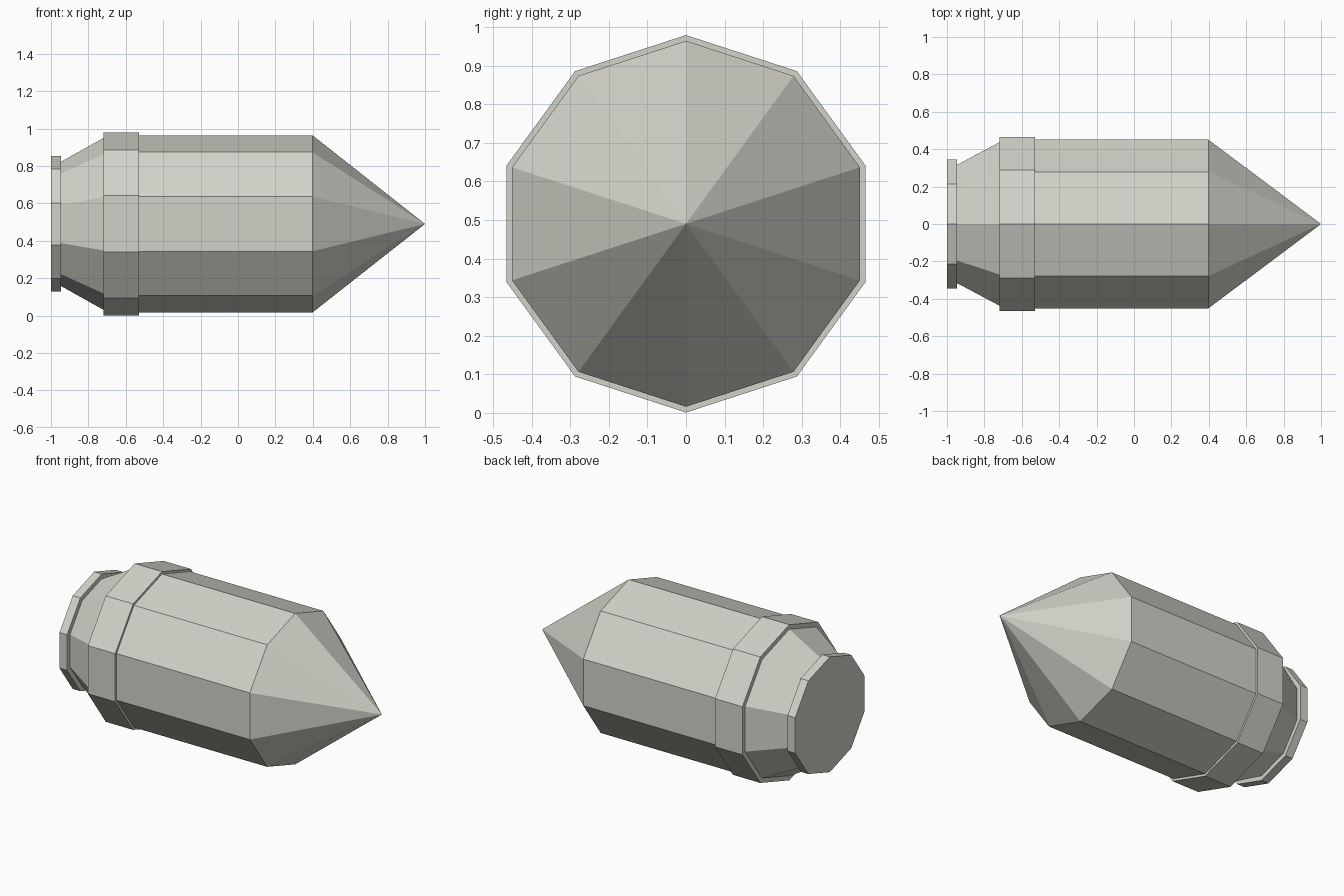
import bpy, bmesh, math

if "Cube" in bpy.data.objects:
    bpy.data.objects.remove(bpy.data.objects["Cube"])

SIDES = 10
CENTRE_Z = 0.49

grey = bpy.data.materials.new("warm_grey")
grey.diffuse_color = (0.65, 0.65, 0.59, 1)
grey.use_nodes = True
grey.node_tree.nodes["Principled BSDF"].inputs["Base Color"].default_value = grey.diffuse_color


def lathe(name, profile):
    """Spin (x, radius) points, ordered back to front, around the long axis.
    A zero radius at either end closes the shell in a point or flat cap."""
    bm = bmesh.new()
    rings = []
    for x, r in profile:
        count = SIDES if r > 0 else 1
        rings.append([bm.verts.new((x, r * math.sin(2 * math.pi * i / SIDES),
                                    CENTRE_Z + r * math.cos(2 * math.pi * i / SIDES)))
                      for i in range(count)])
    for a, b in zip(rings, rings[1:]):
        for i in range(SIDES):
            j = (i + 1) % SIDES
            if len(a) == 1:
                bm.faces.new((a[0], b[i], b[j]))
            elif len(b) == 1:
                bm.faces.new((a[i], b[0], a[j]))
            else:
                bm.faces.new((a[i], b[i], b[j], a[j]))
    # merge the coplanar triangles of a flat end cap
    bmesh.ops.dissolve_limit(bm, angle_limit=0.001, verts=bm.verts[:], edges=bm.edges[:])
    mesh = bpy.data.meshes.new(name)
    bm.to_mesh(mesh)
    bm.free()
    mesh.materials.append(grey)
    obj = bpy.data.objects.new(name, mesh)
    bpy.context.collection.objects.link(obj)
    return obj


# Rear flange with flat base and a small step down to the taper
lathe("rear_flange", [(-1.0, 0), (-1.0, 0.362), (-0.947, 0.362), (-0.947, 0.332)])
# Tapered neck
lathe("tapered_neck", [(-0.947, 0.332), (-0.718, 0.460)])
# Raised band, stepped on both sides
lathe("raised_band", [(-0.718, 0.460), (-0.718, 0.489), (-0.528, 0.489), (-0.528, 0.474)])
# Straight casing
lathe("main_casing", [(-0.528, 0.474), (0.398, 0.474)])
# Pointed nose
lathe("nose_cone", [(0.398, 0.474), (1.0, 0)])
